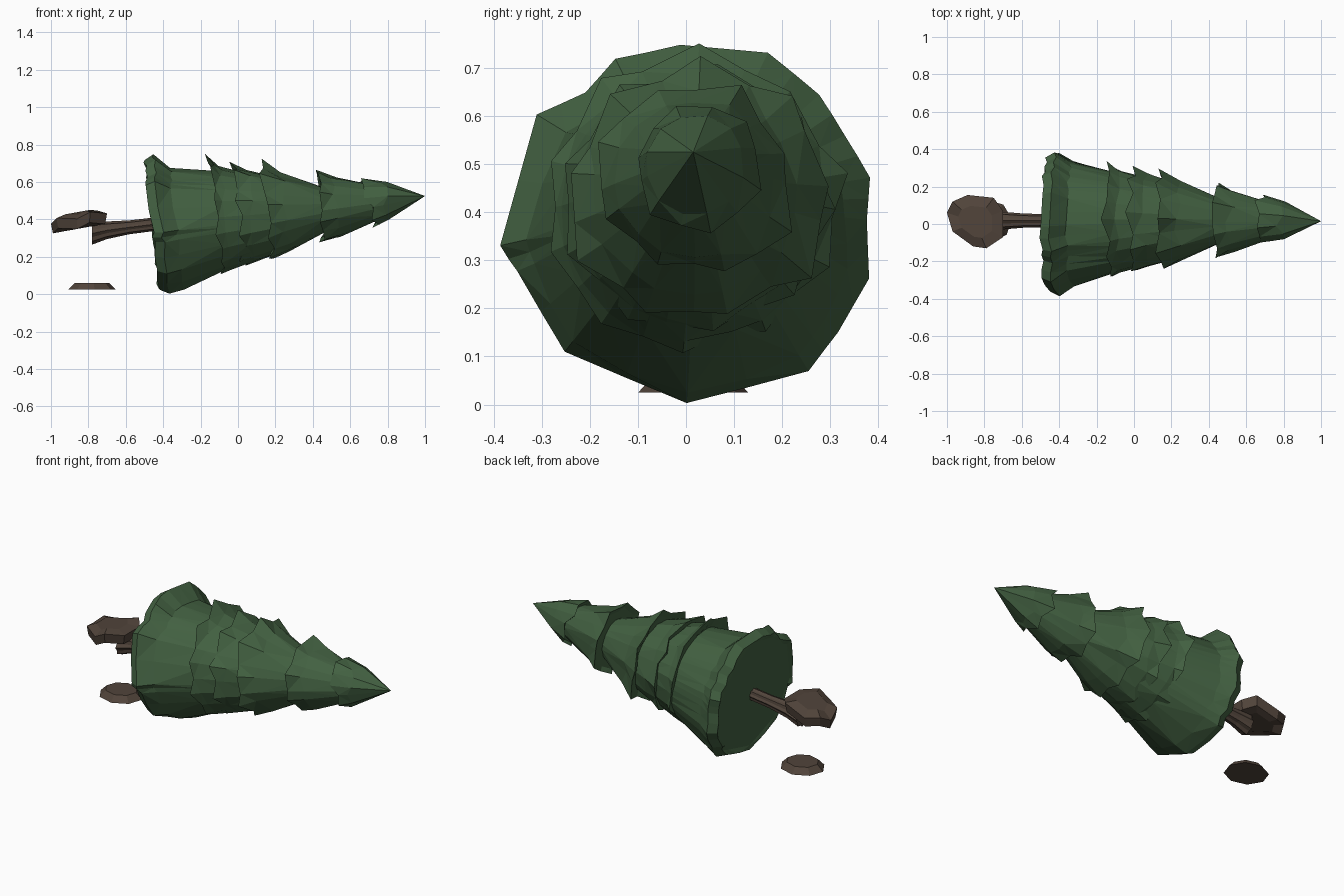
import bpy, bmesh, random
from math import sin, cos, pi, radians, tau
from mathutils import Vector

random.seed(4)
cube = bpy.data.objects.get("Cube")
if cube:
    bpy.data.objects.remove(cube)


def material(name, colour):
    mat = bpy.data.materials.new(name)
    mat.use_nodes = True
    mat.diffuse_color = (*colour, 1)
    mat.node_tree.nodes["Principled BSDF"].inputs["Base Color"].default_value = (*colour, 1)
    return mat


GREEN = material("pine green", (0.055, 0.118, 0.053))
BARK = material("bark brown", (0.082, 0.058, 0.043))

# The fallen tree leans slightly upward toward its tip and sags a little midway
BASE, TIP = Vector((-0.455, 0, 0.367)), Vector((1.0, 0.015, 0.525))
SAG = Vector((0, 0.008, -0.012))
AXIS = (TIP - BASE).normalized()
SIDE = Vector((0, 1, 0))
UP = AXIS.cross(SIDE).normalized()


def on_axis(x):
    t = (x - BASE.x) / (TIP.x - BASE.x)
    return BASE.lerp(TIP, t) + SAG * sin(pi * t)


def outward(angle):
    return SIDE * cos(angle) + UP * sin(angle)


def loft(name, rings, mat):
    """Skin a stack of equal-length rings and cap both ends."""
    bm = bmesh.new()
    loops = [[bm.verts.new(p) for p in ring] for ring in rings]
    count = len(loops[0])
    for a, b in zip(loops, loops[1:]):
        for i in range(count):
            j = (i + 1) % count
            bm.faces.new((a[i], a[j], b[j], b[i]))
    bm.faces.new(loops[0])
    bm.faces.new(loops[-1])
    bmesh.ops.remove_doubles(bm, verts=bm.verts, dist=0.0005)
    bmesh.ops.triangulate(bm, faces=[f for f in bm.faces if len(f.verts) == 4])
    bmesh.ops.recalc_face_normals(bm, faces=bm.faces)
    mesh = bpy.data.meshes.new(name)
    bm.to_mesh(mesh)
    bm.free()
    mesh.materials.append(mat)
    obj = bpy.data.objects.new(name, mesh)
    bpy.context.collection.objects.link(obj)


def branch_tier(name, x0, x1, phase, radii, top, drop, tilt=0.0):
    """Ragged skirt: pointed rim with notches, tapering toward the tip."""
    n = len(radii) * 2
    under, rim, shoulder, crown = [], [], [], []
    mean = sum(radii) / len(radii)
    for i in range(n):
        angle = radians(phase) + tau * i / n
        k = i // 2
        if i % 2:
            r = (radii[k] + radii[(k + 1) % len(radii)]) / 2 * random.uniform(0.88, 0.95)
            shift = random.uniform(0.005, 0.03)
            angle += random.uniform(-0.1, 0.1)
        else:
            r = radii[k]
            shift = random.uniform(-0.02, 0.015)
        shift -= tilt * sin(angle)
        out = outward(angle)
        body = mean * drop + (r - mean) * 0.3
        mid = x0 + (x1 - x0) * random.uniform(0.25, 0.4)
        under.append(on_axis(x0 + shift + 0.012) + out * r * 0.86)
        rim.append(on_axis(x0 + shift) + out * r)
        shoulder.append(on_axis(mid) + out * (body + (top - body) * 0.2))
        crown.append(on_axis(x1) + out * top)
    loft(name, [under, rim, shoulder, crown], GREEN)


# Branch tiers from the wide lower skirts to the pointed tip
branch_tier("branch_tier_2", -0.125, 0.07, 15,
            [.34, .33, .36, .34, .31, .3, .295, .29, .29, .31], .235, 0.91)
branch_tier("branch_tier_3", 0.0, 0.23, 0,
            [.3, .3, .31, .3, .28, .275, .265, .26, .28], .2, 0.92)
branch_tier("branch_tier_4", 0.15, 0.46, 7,
            [.285, .305, .305, .285, .26, .27, .25, .245, .295], .12, 0.86)
branch_tier("branch_tier_5", 0.435, 0.72, 20,
            [.2, .235, .215, .22, .195, .18, .185, .225], .1, 0.9)
branch_tier("treetop", 0.69, TIP.x, 45,
            [.155, .145, .12, .13, .135, .145], 0, 0.95, 0.025)

# Bottom skirt: irregular rolled rim (angle, radius) with a closed underside
skirt = [(2, .375), (15, .395), (30, .38), (45, .39), (65, .4), (92, .38), (113, .38), (127, .35),
         (143, .39), (186, .39), (195, .365), (226, .365), (270, .37), (310, .395), (325, .385), (344, .395)]
corners = [outward(radians(a)) * r for a, r in skirt]
rings = [[], [], [], [], []]
for i in range(2 * len(corners)):
    k = i // 2
    flare = corners[k]
    if i % 2:
        flare = (flare + corners[(k + 1) % len(corners)]) / 2
    edge = random.uniform(-0.012, 0.012)
    out = flare.normalized()
    # the underside droops fuller than the upper side
    body = 0.33 - 0.03 * out.dot(UP) + (flare.length - 0.38) * 0.5
    steps = ((-0.455, 0.86 * flare.length), (-0.46 + edge, 0.93 * flare.length),
             (-0.41 + edge, flare.length), (-0.33 + edge, body), (-0.07, 0.26))
    for ring, (x, r) in zip(rings, steps):
        ring.append(on_axis(x) + out * r)
loft("bottom_skirt", rings, GREEN)

# Fluted trunk, flaring to a splintered end
rings = []
for x, z, r in ((-0.78, 0.325, 0.06), (-0.7, 0.342, 0.047), (-0.58, 0.358, 0.037), (-0.4, 0.38, 0.036)):
    ring = []
    for i in range(16):
        a = tau * i / 16
        rr = r * (0.84 if i % 2 else 1)
        ring.append((x, 0.018 + rr * cos(a), z + rr * sin(a)))
    rings.append(ring)
loft("trunk", rings, BARK)

# Torn root plate: lumpy flat clump, rising slightly toward the trunk
outline = [(-0.7, 0.07), (-0.75, 0.14), (-0.89, 0.155), (-0.97, 0.12), (-1.0, 0.06),
           (-0.97, -0.04), (-0.86, -0.12), (-0.79, -0.13), (-0.7, -0.07)]
centre = Vector((-0.85, 0.01))
rings = [[], [], [], []]
for i, p in enumerate(outline):
    p = Vector(p)
    rise = (p.x + 0.85) * 0.18
    wobble = 0.014 if i % 2 else -0.01
    for ring, s, z in zip(rings, (0.6, 0.93, 1.0, 0.6), (0.357, 0.36, 0.415, 0.432)):
        q = centre.lerp(p, s)
        ring.append((q.x, q.y, z + rise * s + wobble * s))
loft("root_plate", rings, BARK)

# Low cut stump slab beneath the root plate
rings = [[(-0.78 + s * 0.128 * cos(tau * i / 8 + 0.1), 0.015 + s * 0.115 * sin(tau * i / 8 + 0.1), z)
          for i in range(8)] for s, z in ((1, 0.025), (0.72, 0.06))]
loft("stump_slab", rings, BARK)
